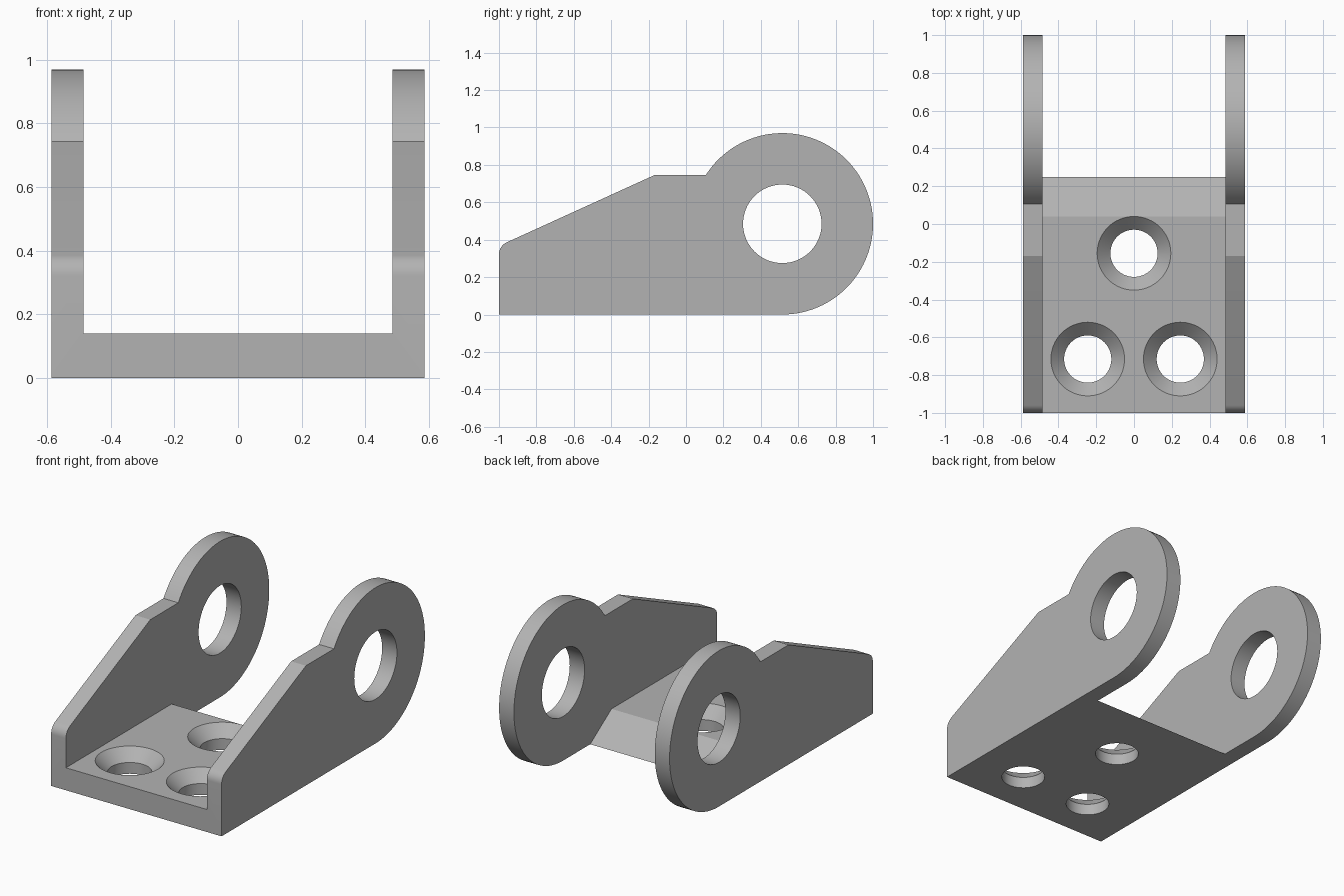
import bpy, bmesh
from math import sin, cos, tan, pi, atan2, hypot

cube = bpy.data.objects.get("Cube")
if cube:
    bpy.data.objects.remove(cube, do_unlink=True)

steel = bpy.data.materials.new("plain_grey")
steel.use_nodes = True
GREY = (0.45, 0.45, 0.45, 1)
steel.diffuse_color = GREY
steel.node_tree.nodes["Principled BSDF"].inputs["Base Color"].default_value = GREY

HALF_WIDTH, INNER = 0.587, 0.485      # outer and inner faces of the cheeks
FLOOR = 0.14                          # floor plate thickness
EYE_Y, EYE_Z, EYE_R, BORE = 0.515, 0.485, 0.485, 0.21


def finish(name, bm):
    bmesh.ops.recalc_face_normals(bm, faces=bm.faces)
    mesh = bpy.data.meshes.new(name)
    bm.to_mesh(mesh)
    bm.free()
    mesh.materials.append(steel)
    obj = bpy.data.objects.new(name, mesh)
    bpy.context.collection.objects.link(obj)
    return obj


def extrude_x(name, outline, half):
    """Extrude a (y, z) outline symmetrically along x."""
    bm = bmesh.new()
    face = bm.faces.new([bm.verts.new((-half, y, z)) for y, z in outline])
    moved = bmesh.ops.extrude_face_region(bm, geom=[face])["geom"]
    verts = [v for v in moved if isinstance(v, bmesh.types.BMVert)]
    bmesh.ops.translate(bm, verts=verts, vec=(2 * half, 0, 0))
    return finish(name, bm)


def lathe_z(name, profile, x, y, steps=64):
    """Stack rings of (radius, z) into a closed round solid."""
    bm = bmesh.new()
    rings = [[bm.verts.new((x + r * cos(2 * pi * i / steps),
                            y + r * sin(2 * pi * i / steps), z))
              for i in range(steps)] for r, z in profile]
    for a, b in zip(rings, rings[1:]):
        for i in range(steps):
            j = (i + 1) % steps
            bm.faces.new((a[i], a[j], b[j], b[i]))
    bm.faces.new(rings[0])
    bm.faces.new(rings[-1])
    return finish(name, bm)


def arc(y, z, r, start, end, steps):
    return [(y + r * cos(start + (end - start) * i / steps),
             z + r * sin(start + (end - start) * i / steps))
            for i in range(steps + 1)]


def subtract(target, cutter):
    cutter.hide_render = True
    mod = target.modifiers.new("cut", "BOOLEAN")
    mod.operation, mod.solver, mod.object = "DIFFERENCE", "EXACT", cutter
    bpy.context.view_layer.objects.active = target
    bpy.ops.object.modifier_apply(modifier=mod.name)
    bpy.data.objects.remove(cutter, do_unlink=True)


# Side silhouette: round eye, short shoulder, sloped edge, rounded nose
shoulder_y, shoulder_z, nose_z, nose_r = -0.17, 0.745, 0.367, 0.07
slope = atan2(shoulder_z - nose_z, shoulder_y + 1)
notch = pi - atan2(shoulder_z - EYE_Z,
                   (EYE_R ** 2 - (shoulder_z - EYE_Z) ** 2) ** 0.5)
nose_centre_z = nose_z - nose_r * tan((pi / 2 - slope) / 2)
outline = [(-1, 0)] + arc(EYE_Y, EYE_Z, EYE_R, -pi / 2, notch, 72)
outline.append((shoulder_y, shoulder_z))
outline += arc(-1 + nose_r, nose_centre_z, nose_r, pi / 2 + slope, pi, 8)
bracket = extrude_x("hinge_bracket", outline, HALF_WIDTH)

# Open channel between the cheeks, leaving a floor with a bevelled back edge
bevel_y, back_y = 0.04, 0.25
run = back_y - bevel_y
channel = [(-1.2, FLOOR), (bevel_y, FLOOR), (back_y + run, -FLOOR),
           (1.2, -FLOOR), (1.2, 1.2), (-1.2, 1.2)]
subtract(bracket, extrude_x("channel_cutter", channel, INNER))

# Pin bore through both cheeks
bore = arc(EYE_Y, EYE_Z, BORE, 0, 2 * pi, 64)[:-1]
subtract(bracket, extrude_x("bore_cutter", bore, 1))

# Three countersunk screw holes in the floor
HOLE, SINK = 0.125, 0.195
depth = SINK - HOLE
screw = [(HOLE, -0.1), (HOLE, FLOOR - depth), (SINK, FLOOR), (SINK, FLOOR + 0.1)]
for x, y in ((0, -0.155), (-0.245, -0.715), (0.245, -0.715)):
    subtract(bracket, lathe_z("screw_cutter", screw, x, y))

# Smooth the round walls, keep the machined edges crisp
bpy.ops.object.select_all(action="DESELECT")
bracket.select_set(True)
bpy.context.view_layer.objects.active = bracket
bpy.ops.object.shade_smooth_by_angle(angle=pi / 9)
